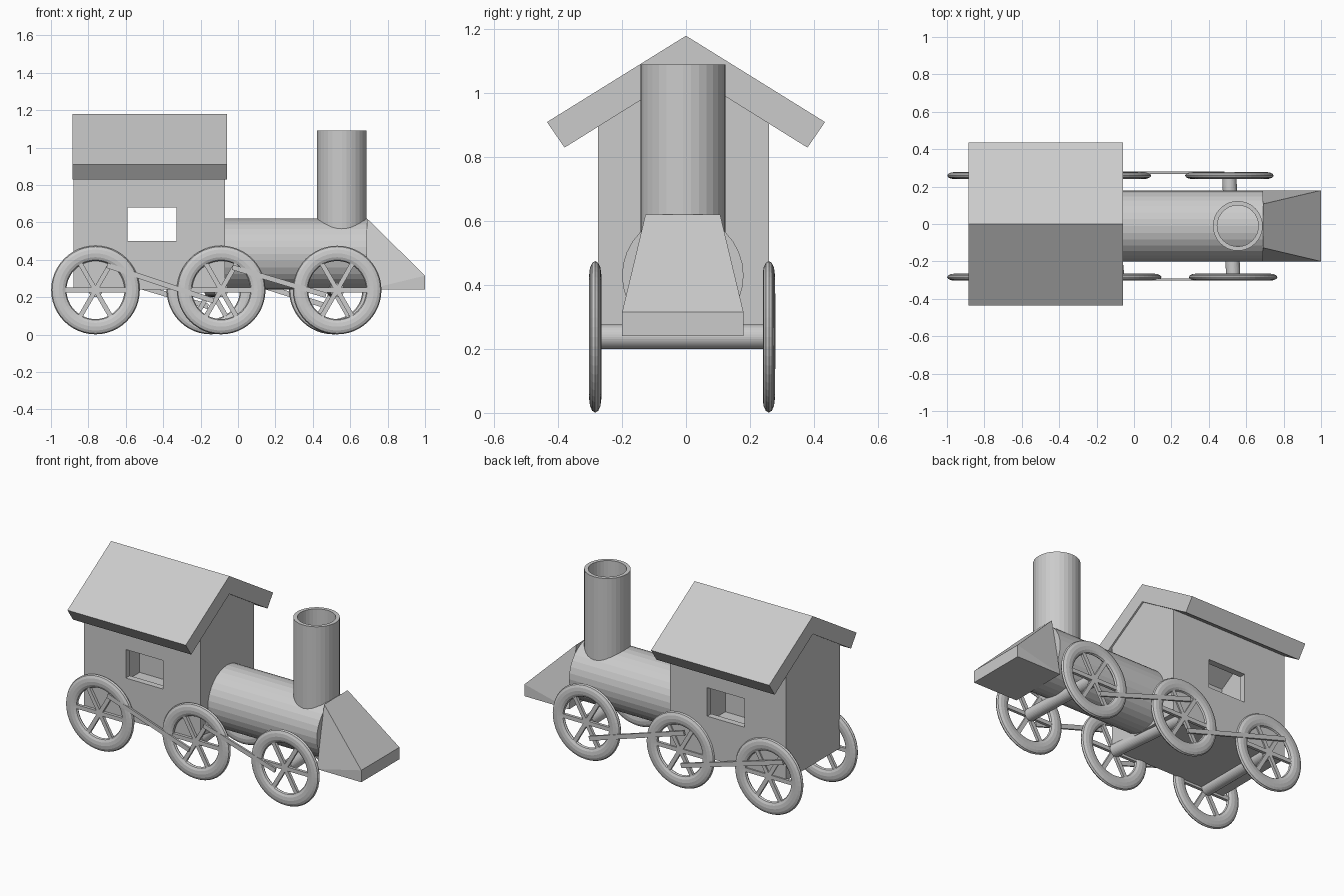
import bpy
import bmesh
from math import pi, radians
from mathutils import Vector

old = bpy.data.objects.get("Cube")
if old:
    bpy.data.objects.remove(old, do_unlink=True)

grey = bpy.data.materials.new("plain grey")
grey.use_nodes = True
colour = (0.6, 0.6, 0.6, 1)
grey.diffuse_color = colour
grey.node_tree.nodes["Principled BSDF"].inputs["Base Color"].default_value = colour


def finish(name, bm):
    """Turn a bmesh into a named grey object."""
    bmesh.ops.recalc_face_normals(bm, faces=bm.faces)
    mesh = bpy.data.meshes.new(name)
    bm.to_mesh(mesh)
    bm.free()
    mesh.materials.append(grey)
    obj = bpy.data.objects.new(name, mesh)
    bpy.context.collection.objects.link(obj)
    return obj


def prism(name, profile, x0, x1):
    """Extrude a (y, z) profile along x."""
    bm = bmesh.new()
    face = bm.faces.new([bm.verts.new((x0, y, z)) for y, z in profile])
    new = bmesh.ops.extrude_face_region(bm, geom=[face])["geom"]
    moved = [v for v in new if isinstance(v, bmesh.types.BMVert)]
    bmesh.ops.translate(bm, verts=moved, vec=(x1 - x0, 0, 0))
    return finish(name, bm)


def cylinder(name, start, end, radius):
    start, end = Vector(start), Vector(end)
    axis = end - start
    bm = bmesh.new()
    bmesh.ops.create_cone(bm, cap_ends=True, segments=32, radius1=radius,
                          radius2=radius, depth=axis.length)
    obj = finish(name, bm)
    obj.location = (start + end) / 2
    obj.rotation_euler = axis.to_track_quat("Z", "Y").to_euler()
    return obj


def bar(name, start, end, width, thickness):
    """Flat bar between two points in an upright plane facing y."""
    start, end = Vector(start), Vector(end)
    axis = end - start
    bm = bmesh.new()
    bmesh.ops.create_cube(bm, size=1)
    bmesh.ops.scale(bm, verts=bm.verts, vec=(axis.length, thickness, width))
    obj = finish(name, bm)
    obj.location = (start + end) / 2
    obj.rotation_euler = Vector((1, 0, 0)).rotation_difference(axis).to_euler()
    return obj


def cut(target, cutter):
    mod = target.modifiers.new("cut", "BOOLEAN")
    mod.operation = "DIFFERENCE"
    mod.solver = "EXACT"
    mod.object = cutter
    bpy.context.view_layer.objects.active = target
    bpy.ops.object.modifier_apply(modifier=mod.name)
    bpy.data.objects.remove(cutter, do_unlink=True)


def gable(y0, y1, floor, ridge):
    """House-shaped outline whose top follows the roof slope."""
    slope = 0.62
    return [(y0, floor), (y1, floor), (y1, ridge - slope * abs(y1)),
            (0, ridge), (y0, ridge - slope * abs(y0))]


# Hollow cab with a window through both side walls
cab = prism("cab", gable(-0.275, 0.26, 0.24, 1.175), -0.88, -0.07)
cut(cab, prism("cab_hollow", gable(-0.235, 0.22, 0.28, 1.04), -0.84, -0.11))
window = [(-0.5, 0.5), (0.5, 0.5), (0.5, 0.68), (-0.5, 0.68)]
cut(cab, prism("window_hole", window, -0.59, -0.33))

# Overhanging pitched roof
prism("roof", [(0, 1.18), (0.435, 0.91), (0.38, 0.83), (0, 1.067),
               (-0.38, 0.83), (-0.435, 0.91)], -0.885, -0.06)

# Boiler and open chimney
MID = -0.01
cylinder("boiler", (-0.08, MID, 0.43), (0.69, MID, 0.43), 0.19)
chimney = cylinder("chimney", (0.555, MID, 0.5), (0.555, MID, 1.09), 0.133)
cut(chimney, cylinder("chimney_hole", (0.555, MID, 0.4), (0.555, MID, 1.2), 0.11))

# Tapered front wedge
bm = bmesh.new()
for side in (-1, 1):
    for x, y, z in [(0.69, 0.19, 0.24), (1, 0.19, 0.24), (1, 0.19, 0.315), (0.69, 0.117, 0.62)]:
        bm.verts.new((x, MID + side * y, z))
bmesh.ops.convex_hull(bm, input=bm.verts)
bmesh.ops.dissolve_limit(bm, angle_limit=radians(1), verts=bm.verts, edges=bm.edges)
finish("front_wedge", bm)

# Wheels: flattened ring tyre with three bars forming six spokes
HUB = 0.238


def wheel(name, x, y):
    bpy.ops.mesh.primitive_torus_add(major_radius=0.196, minor_radius=0.041,
                                     major_segments=48, minor_segments=12,
                                     location=(x, y, HUB), rotation=(pi / 2, 0, 0))
    tyre = bpy.context.object
    tyre.name = name + "_tyre"
    tyre.scale.z = 0.46
    tyre.data.materials.append(grey)
    for i in range(3):
        spoke = bar(f"{name}_spoke_{i + 1}", (x - 0.165, y, HUB), (x + 0.165, y, HUB), 0.025, 0.018)
        spoke.rotation_euler.y = i * pi / 3


RIGHT, LEFT = -0.284, 0.259
for label, right_x, left_x in [("rear", -0.762, -0.762), ("middle", -0.09, -0.145), ("front", 0.53, 0.51)]:
    wheel(label + "_right_wheel", right_x, RIGHT)
    wheel(label + "_left_wheel", left_x, LEFT)
    cylinder(label + "_axle", (right_x, RIGHT + 0.01, HUB), (left_x, LEFT - 0.01, HUB), 0.038)

# Coupling rods on the outside of the wheels
rods = [("rear_right_rod", RIGHT - 0.013, -0.70, 0.37, -0.13, 0.18),
        ("front_right_rod", RIGHT - 0.013, -0.03, 0.36, 0.47, 0.21),
        ("rear_left_rod", LEFT + 0.015, -0.87, 0.36, -0.16, 0.15),
        ("front_left_rod", LEFT + 0.015, -0.18, 0.36, 0.48, 0.15)]
for name, y, x0, z0, x1, z1 in rods:
    bar(name, (x0, y, z0), (x1, y, z1), 0.028, 0.012)
